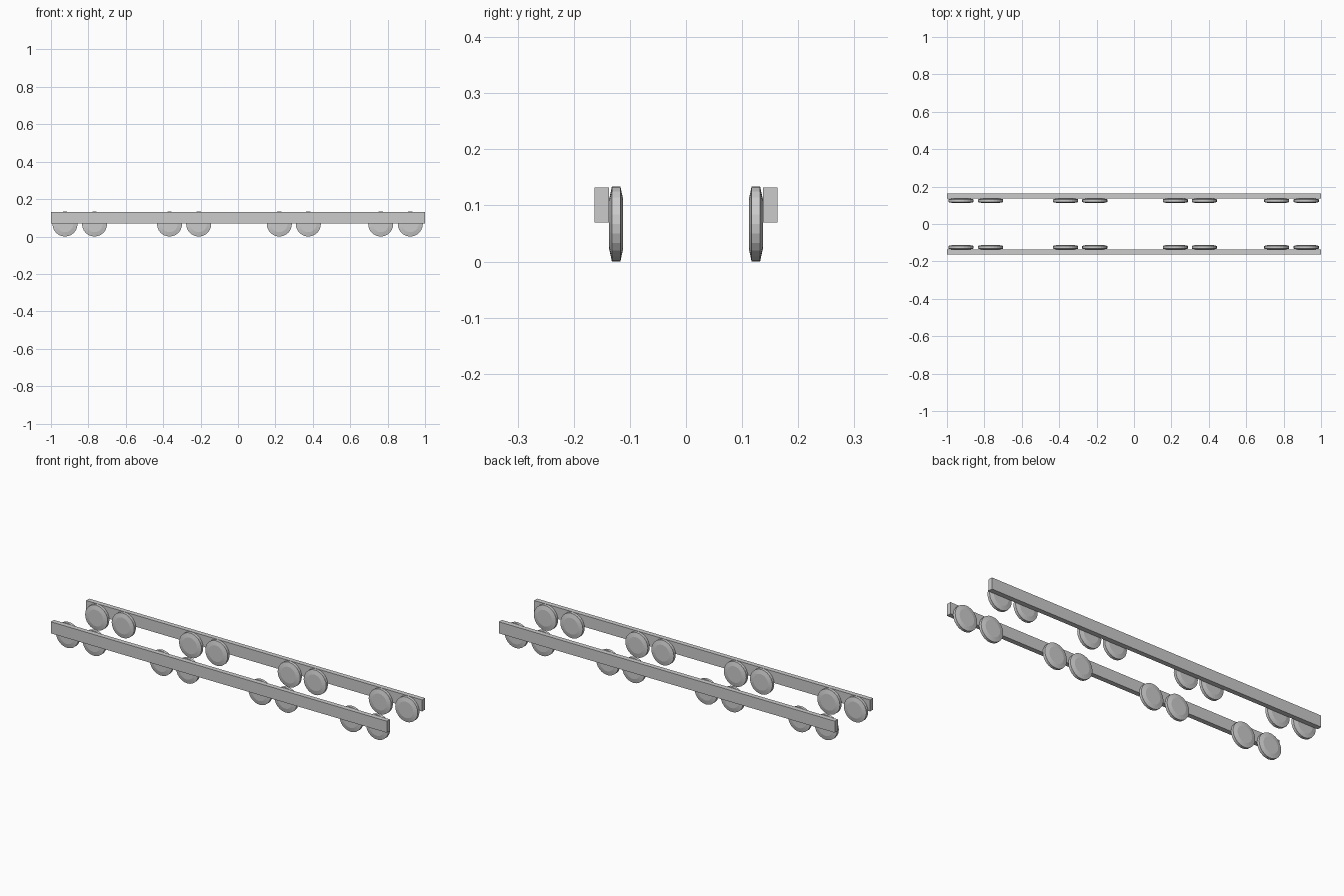
import bpy, bmesh, math

if "Cube" in bpy.data.objects:
    bpy.data.objects.remove(bpy.data.objects["Cube"])

WHEEL_R = 0.067
FACE_R = 0.044
WHEEL_Y = 0.1245
WHEEL_X = [-0.925, -0.767, -0.366, -0.21, 0.221, 0.376, 0.763, 0.921]
SEGS = 24


def finish(bm, name):
    bmesh.ops.recalc_face_normals(bm, faces=bm.faces)
    mesh = bpy.data.meshes.new(name)
    bm.to_mesh(mesh)
    bm.free()
    obj = bpy.data.objects.new(name, mesh)
    bpy.context.collection.objects.link(obj)
    return obj


# Side beam: plain long bar outside the wheels
def side_beam(name, side):
    bm = bmesh.new()
    bmesh.ops.create_cube(bm, size=1)
    for v in bm.verts:
        v.co.x *= 2.0
        v.co.y = v.co.y * 0.026 + side * 0.15
        v.co.z = v.co.z * 0.062 + 0.101
    return finish(bm, name)


# Wheel: narrow tread, sloped flanks and a flat disc on each side
def wheel_mesh():
    bm = bmesh.new()
    profile = [(-0.0125, FACE_R), (-0.0075, WHEEL_R),
               (0.0075, WHEEL_R), (0.0125, FACE_R)]
    rings = []
    for y, r in profile:
        rings.append([bm.verts.new((r * math.sin(2 * math.pi * i / SEGS), y,
                                    r * math.cos(2 * math.pi * i / SEGS)))
                      for i in range(SEGS)])
    for a, b in zip(rings, rings[1:]):
        for i in range(SEGS):
            j = (i + 1) % SEGS
            bm.faces.new((a[i], a[j], b[j], b[i]))
    bm.faces.new(rings[0])
    bm.faces.new(rings[-1])
    bmesh.ops.recalc_face_normals(bm, faces=bm.faces)
    mesh = bpy.data.meshes.new("wheel")
    bm.to_mesh(mesh)
    bm.free()
    return mesh


wheel = wheel_mesh()
for label, side in (("front", -1), ("back", 1)):
    side_beam(label + "_beam", side)
    for n, x in enumerate(WHEEL_X, 1):
        obj = bpy.data.objects.new(f"{label}_wheel_{n}", wheel)
        obj.location = (x, side * WHEEL_Y, WHEEL_R)
        bpy.context.collection.objects.link(obj)
